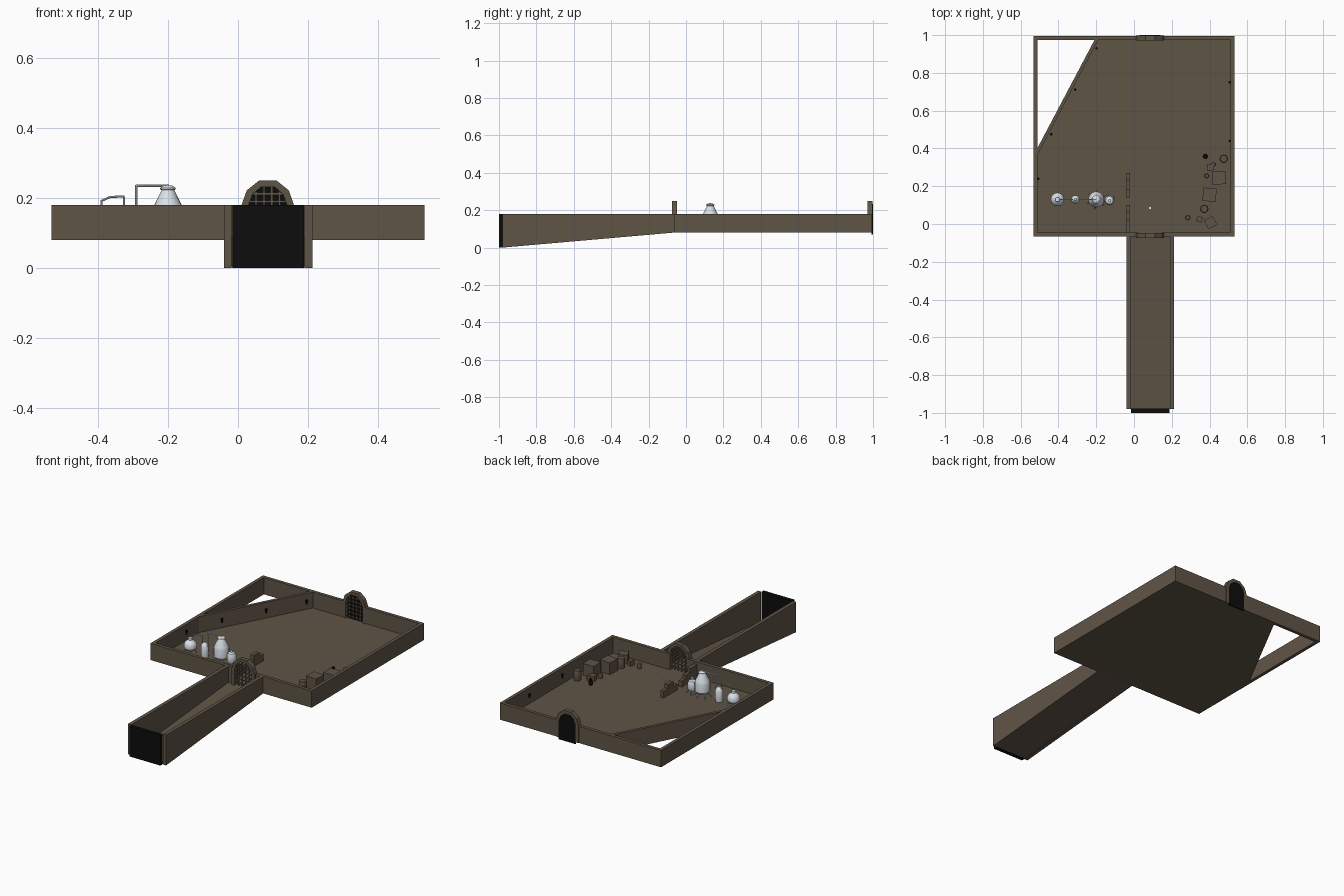
import bpy, bmesh, math
from mathutils import Vector, Matrix

if "Cube" in bpy.data.objects:
    bpy.data.objects.remove(bpy.data.objects["Cube"])


def material(name, rgb):
    m = bpy.data.materials.new(name)
    m.diffuse_color = (*rgb, 1)
    m.use_nodes = True
    m.node_tree.nodes["Principled BSDF"].inputs["Base Color"].default_value = m.diffuse_color
    return m


STONE = material("brown stone", (0.118, 0.090, 0.062))
BLACK = material("black", (0.004, 0.004, 0.004))
METAL = material("pale metal", (0.72, 0.77, 0.82))


def finish(name, bm, mat, smooth=False):
    bmesh.ops.recalc_face_normals(bm, faces=bm.faces)
    me = bpy.data.meshes.new(name)
    bm.to_mesh(me)
    bm.free()
    me.materials.append(mat)
    ob = bpy.data.objects.new(name, me)
    bpy.context.collection.objects.link(ob)
    if smooth:
        bpy.ops.object.select_all(action='DESELECT')
        ob.select_set(True)
        bpy.context.view_layer.objects.active = ob
        bpy.ops.object.shade_smooth_by_angle(angle=math.radians(35))
    return ob


def prism(name, pts, offset, mat):
    """Extrude a flat polygon by an offset vector."""
    bm = bmesh.new()
    f = bm.faces.new([bm.verts.new(p) for p in pts])
    r = bmesh.ops.extrude_face_region(bm, geom=[f])
    bmesh.ops.translate(bm, vec=offset, verts=[v for v in r["geom"] if isinstance(v, bmesh.types.BMVert)])
    return finish(name, bm, mat)


def box(name, x0, x1, y0, y1, z0, z1, mat=STONE):
    return prism(name, [(x0, y0, z0), (x1, y0, z0), (x1, y1, z0), (x0, y1, z0)], (0, 0, z1 - z0), mat)


def crate(name, x, y, size, h, turn):
    ob = box(name, -size / 2, size / 2, -size / 2, size / 2, 0, h)
    ob.data.transform(Matrix.Translation((x, y, FLOOR)) @ Matrix.Rotation(math.radians(turn), 4, 'Z'))


def lathe(name, x, y, profile, mat, n=14):
    """Closed solid of revolution from (radius, z) pairs."""
    bm = bmesh.new()
    rings = [[bm.verts.new((x + r * math.cos(2 * math.pi * i / n), y + r * math.sin(2 * math.pi * i / n), z))
              for i in range(n)] for r, z in profile]
    for a, b in zip(rings, rings[1:]):
        for i in range(n):
            bm.faces.new((a[i], a[(i + 1) % n], b[(i + 1) % n], b[i]))
    bm.faces.new(rings[0])
    bm.faces.new(rings[-1])
    return finish(name, bm, mat, True)


def pipe(name, path, r, mat, n=8):
    bm = bmesh.new()
    for p, q in zip(path, path[1:]):
        p, q = Vector(p), Vector(q)
        d = q - p
        m = Matrix.Translation((p + q) / 2) @ d.to_track_quat('Z', 'Y').to_matrix().to_4x4()
        bmesh.ops.create_cone(bm, cap_ends=True, segments=n, radius1=r, radius2=r, depth=d.length + r, matrix=m)
    return finish(name, bm, mat, True)


FLOOR, TOP, T = 0.085, 0.18, 0.02
X, Y0, Y1 = 0.532, -0.065, 0.995
CX = 0.085                                   # doorway centre

# room floor with the cut corner
prism("room_floor", [(-X + .01, Y0 + .01, .08), (X - .01, Y0 + .01, .08), (X - .01, Y1 - .01, .08),
                     (-.195, Y1 - .01, .08), (-X + .01, .375, .08)], (0, 0, FLOOR - .08), STONE)

# outer walls, front and back ones interrupted by the doorways
for side, s in (("left", -1), ("right", 1)):
    a, b = sorted((s * X, s * (X - T)))
    box(side + "_wall", a, b, Y0, Y1, .08, TOP)
for name, y in (("front", Y0), ("back", Y1 - T)):
    box(name + "_wall_left", -X, CX - .06, y, y + T, .08, TOP)
    box(name + "_wall_right", CX + .06, X, y, y + T, .08, TOP)

# slanted wall across the back left corner
prism("slanted_wall", [(-.205, .982, .08), (-.185, .982, .08), (-.515, .358, .08), (-.515, .395, .08)],
      (0, 0, TOP - .08), STONE)

# sloping corridor: two walls, ramp floor, black end
for name, x, w in (("corridor_wall_left", -.04, .022), ("corridor_wall_right", .19, .022)):
    prism(name, [(x, -.98, 0), (x, Y0, .08), (x, Y0, TOP), (x, -.98, TOP)], (w, 0, 0), STONE)
prism("corridor_ramp", [(-.02, -.98, .002), (-.02, Y0 + .01, .081), (-.02, Y0 + .01, FLOOR), (-.02, -.98, .006)],
      (.212, 0, 0), STONE)
box("corridor_end", -.016, .188, -1, -.978, 0, TOP, BLACK)

# arched doorways with grilles
OUTER = [(-.075, .08), (-.075, .18), (-.06, .222), (-.025, .25), (.025, .25), (.06, .222), (.075, .18), (.075, .08)]
INNER = [(-.055, .08), (-.055, .18), (-.043, .212), (-.019, .232), (.019, .232), (.043, .212), (.055, .18), (.055, .08)]


def half_width(z):
    for (a, z0), (b, z1) in zip(INNER[:3], INNER[1:4]):
        if z <= z1:
            return -(a + (b - a) * (z - z0) / (z1 - z0))
    return .019


def arch(name, y0, y1):
    bm = bmesh.new()
    g = [[bm.verts.new((CX + x, y, z)) for x, z in prof] for y in (y0, y1) for prof in (OUTER, INNER)]
    of, inf, ob_, ib = g
    for i in range(7):
        for a, b in ((of, inf), (inf, ib), (ib, ob_), (ob_, of)):
            bm.faces.new((a[i], a[i + 1], b[i + 1], b[i]))
    for i in (0, 7):
        bm.faces.new((of[i], inf[i], ib[i], ob_[i]))
    finish(name + "_arch", bm, STONE)
    ym = (y0 + y1) / 2 - .003
    for k, x in enumerate((-.034, -.0113, .0113, .034)):
        top = .232 if abs(x) < .019 else .219
        box(f"{name}_grille_upright_{k}", CX + x - .003, CX + x + .003, ym - .002, ym + .002, .08, top)
    for k in range(6):
        z = .10 + k * .0225
        w = half_width(z)
        box(f"{name}_grille_crossbar_{k}", CX - w, CX + w, ym - .002, ym + .002, z - .003, z + .003)


arch("front", -.075, -.048)
arch("back", .971, .998)
prism("back_door_panel", [(CX + x, .993, z if z > .09 else .07) for x, z in INNER], (0, .007, 0), BLACK)

# broken partition beside the front doorway
for k, (a, b, h) in enumerate(((-.05, .02, .165), (.02, .06, .14), (.06, .10, .12), (.14, .18, .12),
                               (.18, .23, .15), (.23, .27, .125))):
    box(f"partition_{k}", -.042, -.02, a, b, .08, h)

# crates, barrels and clutter by the right wall
for k, c in enumerate(((.45, .245, .07, .07, 2), (.40, .155, .07, .07, -5), (.405, .008, .052, .05, 28),
                       (.347, .025, .028, .03, -20), (.405, .30, .035, .03, 10))):
    crate(f"crate_{k}", *c)
for k, (x, y, r, h) in enumerate(((.475, .345, .022, .06), (.372, .08, .022, .06), (.285, .033, .013, .03),
                                  (.385, .255, .012, .03), (.42, .315, .012, .03))):
    lathe(f"barrel_{k}", x, y, [(r * .85, .084), (r, .084 + h * .3), (r, .084 + h * .7), (r * .85, .084 + h)], STONE, 12)
lathe("black_pot", .378, .358, [(.008, .084), (.013, .1), (.008, .115), (.01, .12)], BLACK, 10)
box("small_white_tile", .08, .09, .08, .09, .084, .092, METAL)

# distilling apparatus
SY = .13
lathe("large_still", -.2, SY, [(.03, .105), (.042, .12), (.042, .17), (.038, .183), (.018, .223), (.022, .225),
                               (.022, .229), (.012, .236)], METAL, 20)
lathe("small_still", -.405, SY, [(.02, .10), (.034, .115), (.036, .135), (.028, .15), (.012, .162), (.012, .175)], METAL, 18)
lathe("condenser", -.31, SY, [(.02, .085), (.022, .10), (.022, .15), (.016, .162), (.006, .172)], METAL, 16)
lathe("receiver", -.13, SY - .005, [(.02, .10), (.026, .11), (.026, .145), (.02, .158), (.008, .164), (.008, .174)], METAL, 16)
pipe("large_pipe", [(-.2, SY, .236), (-.29, SY, .235), (-.29, SY, .12)], .0035, METAL)
pipe("small_pipe", [(-.39, SY, .165), (-.39, SY, .192), (-.365, SY, .203), (-.325, SY, .205), (-.325, SY, .15)], .003, METAL)
for name, x, r, n in (("large_still", -.2, .042, 6), ("small_still", -.405, .03, 4), ("receiver", -.13, .025, 4)):
    for i in range(n):
        c, s = math.cos(2 * math.pi * i / n + .4), math.sin(2 * math.pi * i / n + .4)
        pipe(f"{name}_leg_{i}", [(x + r * .7 * c, SY + r * .7 * s, .115), (x + r * 1.15 * c, SY + r * 1.15 * s, .085)],
             .003, METAL, 6)

# little wall brackets
for k, (x, y) in enumerate(((-.507, .24), (-.438, .475), (-.312, .712), (-.198, .93), (.507, .75), (.507, .44))):
    lathe(f"wall_bracket_{k}", x, y, [(.003, .122), (.007, .14), (.006, .147)], BLACK, 8)
